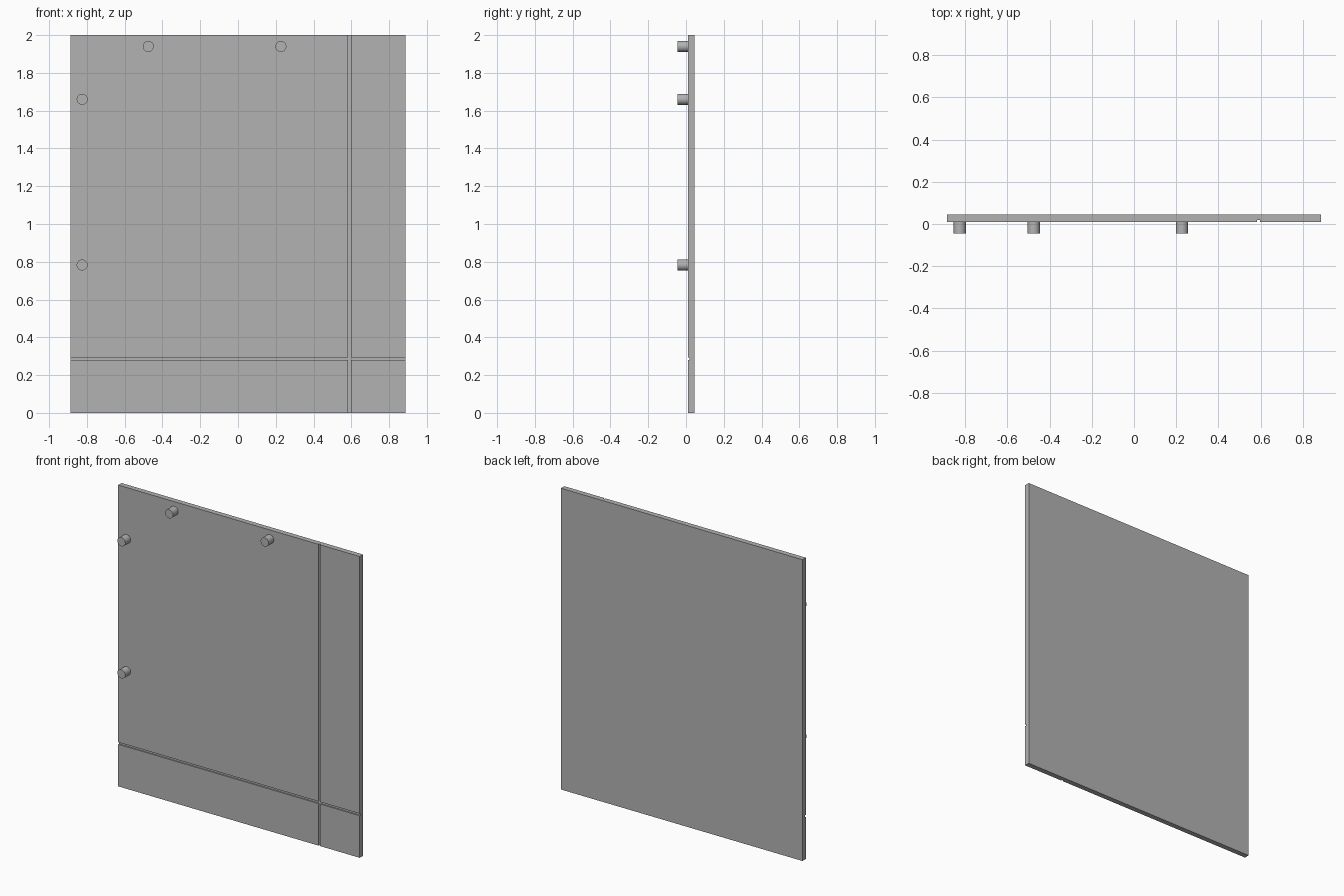
import bpy
from math import pi

cube = bpy.data.objects.get("Cube")
if cube:
    bpy.data.objects.remove(cube, do_unlink=True)

W, H = 1.774, 2.0
FRONT, BACK, PEG_TIP = 0.01, 0.045, -0.045
PEG_RADIUS = 0.029
GROOVE_WIDTH, GROOVE_DEPTH = 0.014, 0.008

grey = bpy.data.materials.new("plain grey")
grey.use_nodes = True
colour = (0.45, 0.45, 0.45, 1)
grey.diffuse_color = colour
grey.node_tree.nodes["Principled BSDF"].inputs["Base Color"].default_value = colour


def box(name, centre, size):
    bpy.ops.mesh.primitive_cube_add(size=1, location=centre)
    ob = bpy.context.object
    ob.name = name
    ob.scale = size
    bpy.ops.object.transform_apply(location=False, rotation=False, scale=True)
    ob.data.materials.append(grey)
    return ob


def peg(name, x, z):
    # Slightly sunk into the panel so the joint is closed
    length = FRONT - PEG_TIP + 0.005
    bpy.ops.mesh.primitive_cylinder_add(
        vertices=48, radius=PEG_RADIUS, depth=length,
        location=(x, PEG_TIP + length / 2, z), rotation=(pi / 2, 0, 0))
    ob = bpy.context.object
    ob.name = name
    ob.data.materials.append(grey)
    bpy.ops.object.shade_smooth_by_angle()


# Flat panel
panel = box("panel", (0, (FRONT + BACK) / 2, H / 2), (W, BACK - FRONT, H))

# Two crossing grooves cut into the front face
cutters = [
    box("upright_groove_cutter", (0.59, FRONT, H / 2),
        (GROOVE_WIDTH, 2 * GROOVE_DEPTH, H + 0.2)),
    box("level_groove_cutter", (0, FRONT, 0.286),
        (W + 0.2, 2 * GROOVE_DEPTH, GROOVE_WIDTH)),
]
for cutter in cutters:
    cut = panel.modifiers.new(cutter.name, 'BOOLEAN')
    cut.operation = 'DIFFERENCE'
    cut.solver = 'EXACT'
    cut.object = cutter
bpy.context.view_layer.objects.active = panel
for cutter in cutters:
    bpy.ops.object.modifier_apply(modifier=cutter.name)
for cutter in cutters:
    bpy.data.objects.remove(cutter, do_unlink=True)

# Locating pegs along the top and right edges
peg("top_right_peg", -0.475, 1.94)
peg("top_left_peg", 0.227, 1.94)
peg("side_upper_peg", -0.825, 1.66)
peg("side_lower_peg", -0.825, 0.783)
